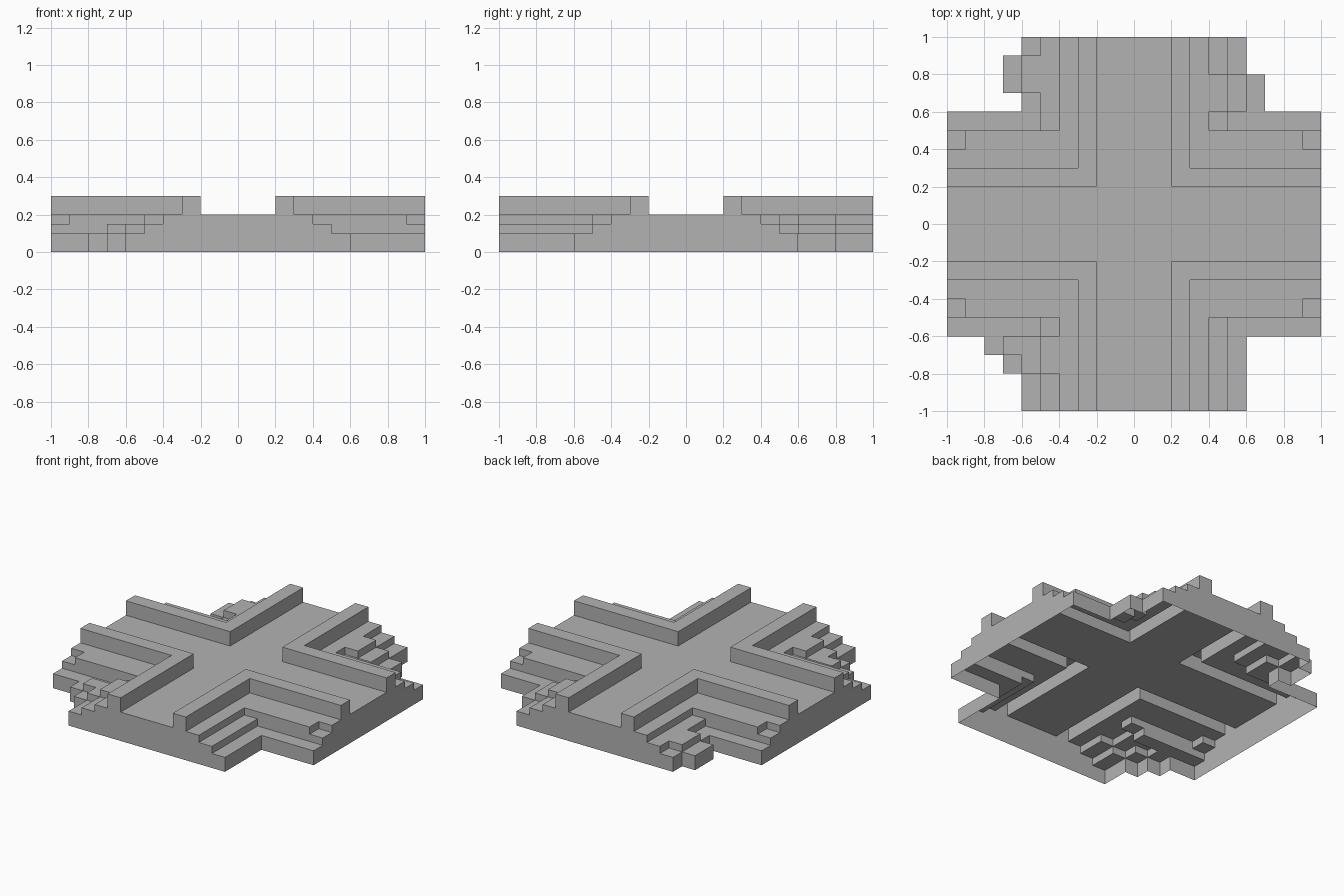
import bpy
import bmesh
from math import radians

CELL = 0.1
HALF = 10          # cells from the centre to the edge

old = bpy.data.objects.get("Cube")
if old:
    bpy.data.objects.remove(old, do_unlink=True)

# One plain stone colour
stone = bpy.data.materials.new("stone_grey")
stone.use_nodes = True
colour = (0.45, 0.45, 0.45, 1)
stone.diffuse_color = colour
stone.node_tree.nodes["Principled BSDF"].inputs["Base Color"].default_value = colour

# Rock outcrops: x cells, y cells, height
OUTCROPS = [
    # back, -x corner
    (-6, -5, 7, 9, 0.15), (-7, -6, 7, 9, 0.1),
    # back, +x corner
    (4, 5, 6, 8, 0.2), (5, 6, 6, 8, 0.15), (6, 7, 6, 8, 0.1),
    # front, -x corner
    (-5, -4, -8, -6, 0.2), (-6, -5, -8, -6, 0.15), (-7, -6, -8, -6, 0.1),
    (-7, -6, -7, -6, 0.15), (-8, -7, -7, -6, 0.1),
]


def ring(i):
    """Distance of a cell from the centre line, counted in cells."""
    return i if i >= 0 else -i - 1


def part_of(i, j):
    near = min(ring(i), ring(j))
    return "crossroad" if near < 2 else "kerbs" if near == 2 else "terraces"


def height(i, j):
    """Top height of a cell; zero means empty."""
    if not (-HALF <= i < HALF and -HALF <= j < HALF):
        return 0
    a, b = ring(i), ring(j)
    part = part_of(i, j)
    if part == "crossroad":
        return 0.2
    if part == "kerbs":
        return 0.3
    front_arm = {3: 0.2, 4: 0.15, 5: 0.1}.get(a, 0)
    side_arm = {3: 0.2, 4: 0.2, 5: 0.1}.get(b, 0)
    if b == 4 and a == HALF - 1:      # worn corner at the arm's end
        side_arm = 0.15
    rocks = [h for x0, x1, y0, y1, h in OUTCROPS if x0 <= i < x1 and y0 <= j < y1]
    return max([front_arm, side_arm] + rocks)


def build(part):
    """Open-bottomed shell: tops of the part's cells and walls down to lower neighbours."""
    bm = bmesh.new()

    def quad(*points):
        bm.faces.new([bm.verts.new((x * CELL, y * CELL, z)) for x, y, z in points])

    for i in range(-HALF, HALF):
        for j in range(-HALF, HALF):
            h = height(i, j)
            if not h or part_of(i, j) != part:
                continue
            corners = [(i, j), (i + 1, j), (i + 1, j + 1), (i, j + 1)]
            quad(*[(x, y, h) for x, y in corners])
            sides = [(0, -1), (1, 0), (0, 1), (-1, 0)]
            for k, (dx, dy) in enumerate(sides):
                low = height(i + dx, j + dy)
                if low < h:
                    p, q = corners[k], corners[(k + 1) % 4]
                    quad((*p, low), (*q, low), (*q, h), (*p, h))

    # Join the cells and merge flat areas
    bmesh.ops.remove_doubles(bm, verts=bm.verts, dist=0.001)
    bmesh.ops.dissolve_limit(bm, angle_limit=radians(1), verts=bm.verts, edges=bm.edges)
    mesh = bpy.data.meshes.new(part)
    bm.to_mesh(mesh)
    bm.free()
    mesh.materials.append(stone)
    bpy.context.collection.objects.link(bpy.data.objects.new(part, mesh))


for name in ("crossroad", "kerbs", "terraces"):
    build(name)
